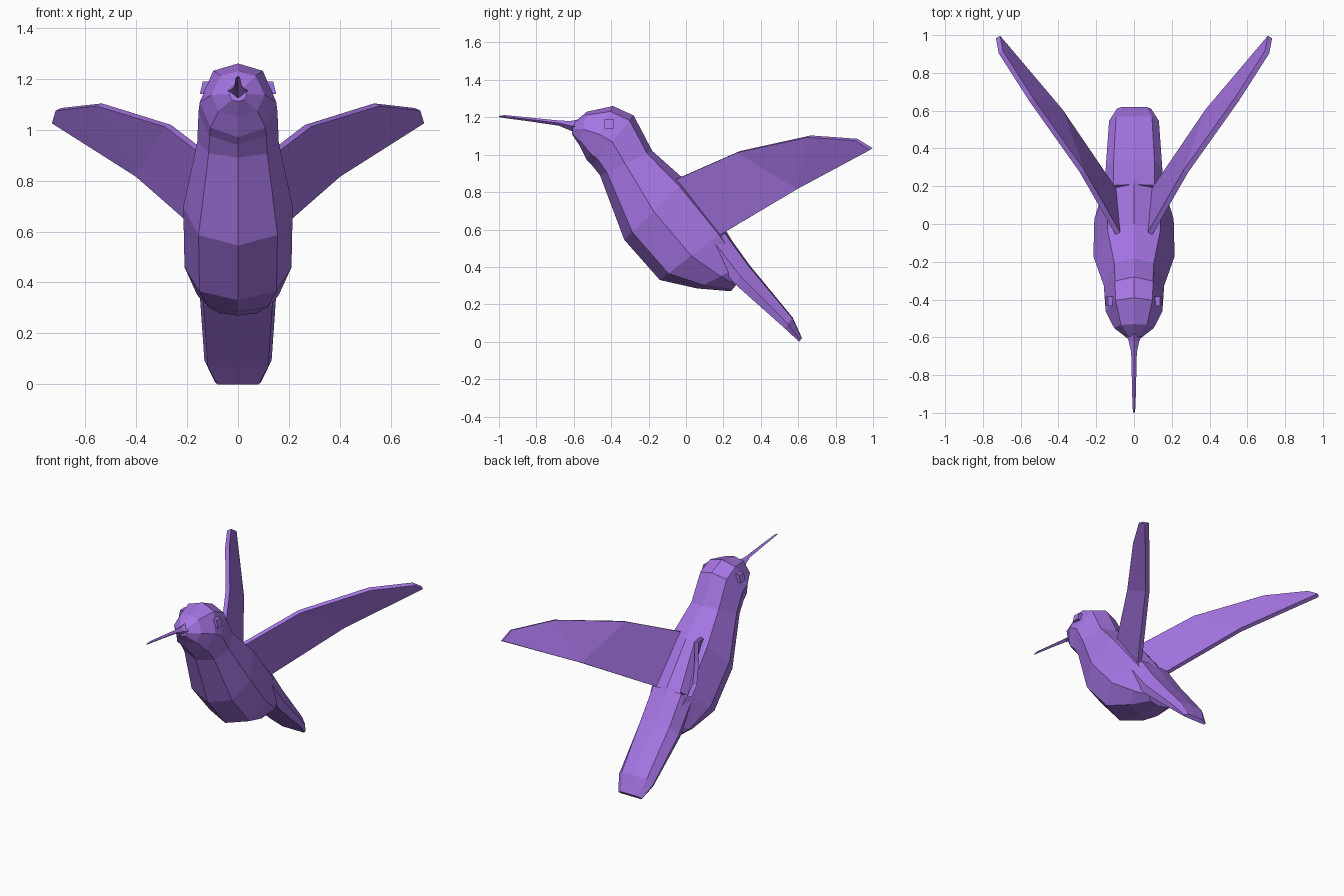
import bpy, bmesh

if "Cube" in bpy.data.objects:
    bpy.data.objects.remove(bpy.data.objects["Cube"])

mat = bpy.data.materials.new("purple")
mat.diffuse_color = (0.38, 0.18, 0.78, 1)
mat.use_nodes = True
mat.node_tree.nodes["Principled BSDF"].inputs["Base Color"].default_value = mat.diffuse_color


def finish(name, bm, mirror=False, thickness=0):
    bmesh.ops.recalc_face_normals(bm, faces=bm.faces)
    me = bpy.data.meshes.new(name)
    bm.to_mesh(me)
    bm.free()
    me.materials.append(mat)
    ob = bpy.data.objects.new(name, me)
    bpy.context.collection.objects.link(ob)
    if thickness:
        s = ob.modifiers.new("thickness", "SOLIDIFY")
        s.thickness = thickness
        s.offset = 0
    if mirror:
        ob.modifiers.new("mirror", "MIRROR")
    return ob


def loft(name, rings, shape):
    """Rings are (top y, top z, bottom y, bottom z, half width).
    Shape is the half section: (share of width, share of way down)."""
    full = shape + [(-x, t) for x, t in reversed(shape) if x > 0]
    bm = bmesh.new()
    loops = []
    for ty, tz, by, bz, w in rings:
        loops.append([bm.verts.new((x * w, ty + (by - ty) * t, tz + (bz - tz) * t))
                      for x, t in full])
    n = len(full)
    for a, b in zip(loops, loops[1:]):
        for i in range(n):
            j = (i + 1) % n
            bm.faces.new((a[i], a[j], b[j], b[i]))
    bm.faces.new(loops[0])
    bm.faces.new(loops[-1])
    return finish(name, bm)


# Head and body, from the face to the end of the belly
loft("body", [
    (-0.60, 1.17, -0.61, 1.11, 0.035),
    (-0.53, 1.23, -0.57, 1.05, 0.105),
    (-0.39, 1.26, -0.53, 0.97, 0.15),
    (-0.28, 1.21, -0.50, 0.94, 0.155),
    (-0.18, 1.02, -0.46, 0.89, 0.16),
    (0.00, 0.86, -0.33, 0.545, 0.215),
    (0.21, 0.60, -0.14, 0.33, 0.21),
    (0.32, 0.42, 0.06, 0.285, 0.16),
    (0.30, 0.34, 0.24, 0.27, 0.10),
], [(0, 0), (0.65, 0.1), (1, 0.52), (0.72, 0.87), (0, 1)])

# Flat tail with chamfered sides
loft("tail", [
    (0.21, 0.59, 0.12, 0.48, 0.15),
    (0.34, 0.41, 0.26, 0.31, 0.15),
    (0.57, 0.13, 0.53, 0.07, 0.132),
    (0.62, 0.02, 0.605, 0.0, 0.09),
], [(0, 0), (0.72, 0.06), (1, 0.6), (0.9, 1), (0, 1)])

# Long thin beak
loft("beak", [
    (-0.57, 1.19, -0.58, 1.11, 0.05),
    (-0.62, 1.18, -0.62, 1.13, 0.028),
    (-0.68, 1.183, -0.68, 1.155, 0.015),
    (-0.85, 1.200, -0.85, 1.180, 0.011),
    (-0.97, 1.212, -0.97, 1.196, 0.008),
    (-1.00, 1.207, -1.00, 1.201, 0.003),
], [(0, 0), (1, 0.5), (0, 1)])

# Raised wings: leading edge, then tip and trailing edge
bm = bmesh.new()
l0, l1, l2, l3, tip, t1, t0 = [bm.verts.new(p) for p in (
    (0.085, -0.05, 0.87), (0.275, 0.28, 1.015), (0.545, 0.66, 1.098),
    (0.705, 0.91, 1.08), (0.72, 0.99, 1.03), (0.39, 0.60, 0.82),
    (0.105, 0.18, 0.57))]
bm.faces.new((l0, l1, t1, t0))
bm.faces.new((l1, l2, t1))
bm.faces.new((l2, l3, tip, t1))
finish("wings", bm, mirror=True, thickness=0.028)

# Small eyes
bm = bmesh.new()
bmesh.ops.create_cube(bm, size=1)
for v in bm.verts:
    v.co = (v.co.x * 0.03 + 0.135, v.co.y * 0.05 - 0.41, v.co.z * 0.05 + 1.165)
    if v.co.z > 1.165:
        v.co.x -= 0.012
finish("eyes", bm, mirror=True)
